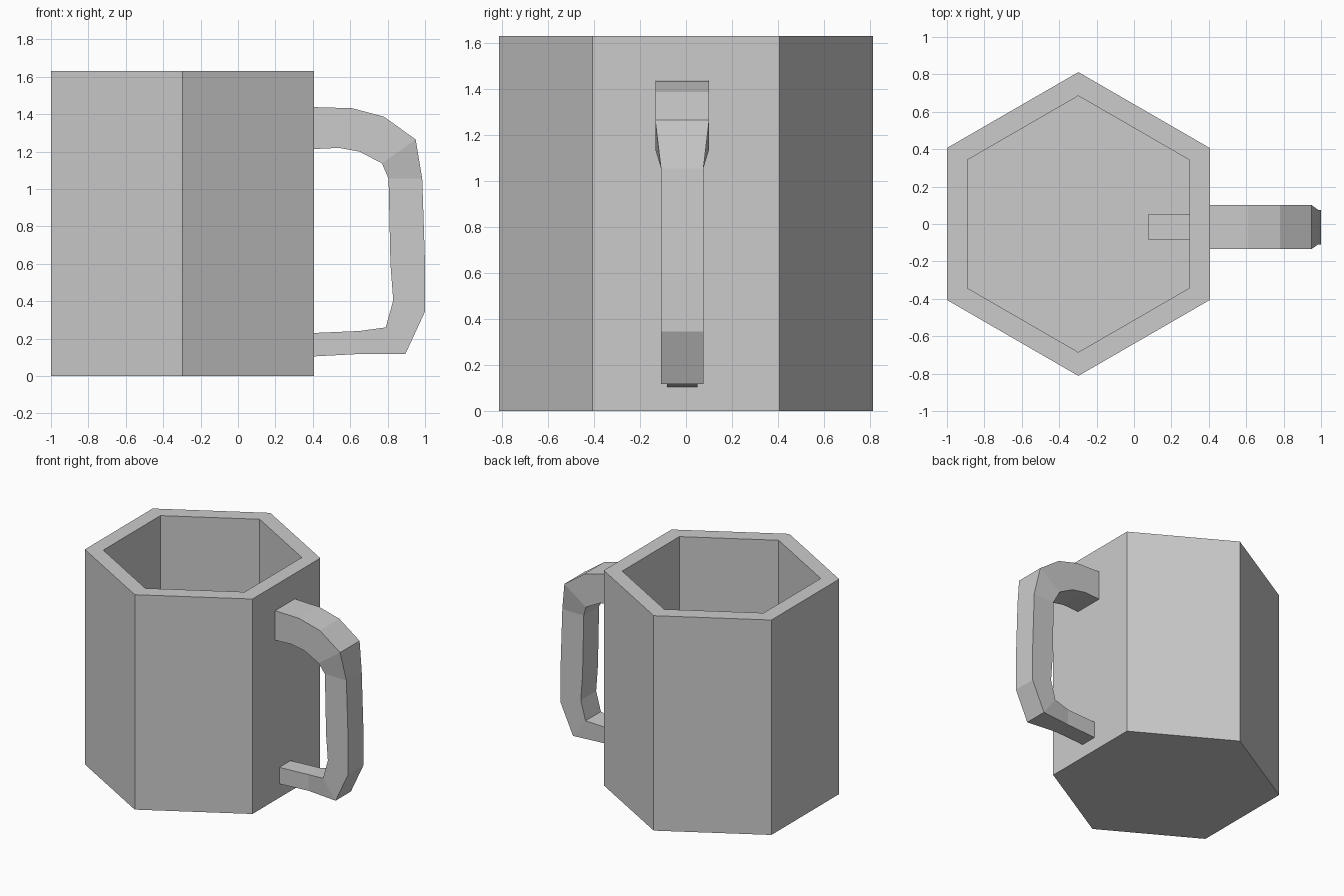
import bpy, bmesh, math

if "Cube" in bpy.data.objects:
    bpy.data.objects.remove(bpy.data.objects["Cube"])


def finish(bm, name):
    bmesh.ops.recalc_face_normals(bm, faces=bm.faces)
    mesh = bpy.data.meshes.new(name)
    bm.to_mesh(mesh)
    bm.free()
    obj = bpy.data.objects.new(name, mesh)
    bpy.context.collection.objects.link(obj)


def loft(name, rings):
    """Join closed rings of equal length and cap both ends."""
    bm = bmesh.new()
    loops = [[bm.verts.new(p) for p in ring] for ring in rings]
    for a, b in zip(loops, loops[1:]):
        for i in range(len(a)):
            j = (i + 1) % len(a)
            bm.faces.new((a[i], a[j], b[j], b[i]))
    bm.faces.new(loops[0])
    bm.faces.new(loops[-1])
    finish(bm, name)


def hexagon(radius, z):
    angles = [math.radians(30 + 60 * i) for i in range(6)]
    return [(-0.2975 + radius * math.cos(a), radius * math.sin(a), z) for a in angles]


# Hollow hexagonal cup: outside bottom, outer rim, inner rim, inner floor
loft("cup_body", [hexagon(0.812, 0), hexagon(0.812, 1.63),
                  hexagon(0.685, 1.63), hexagon(0.685, 0.11)])

# Handle stations: outer x, outer z, inner x, inner z, half width
stations = [
    (0.33, 1.44, 0.33, 1.21, 0.117),
    (0.61, 1.432, 0.54, 1.22, 0.117),
    (0.78, 1.387, 0.65, 1.20, 0.117),
    (0.95, 1.265, 0.77, 1.137, 0.117),
    (0.985, 1.055, 0.805, 1.055, 0.092),
    (1.0, 0.60, 0.815, 0.60, 0.092),
    (1.0, 0.345, 0.83, 0.405, 0.092),
    (0.895, 0.118, 0.79, 0.26, 0.092),
    (0.65, 0.118, 0.65, 0.241, 0.067),
    (0.075, 0.088, 0.075, 0.216, 0.067),
]
yc = -0.0165
loft("handle", [[(ox, yc - w, oz), (ox, yc + w, oz), (ix, yc + w, iz), (ix, yc - w, iz)]
                for ox, oz, ix, iz, w in stations])
